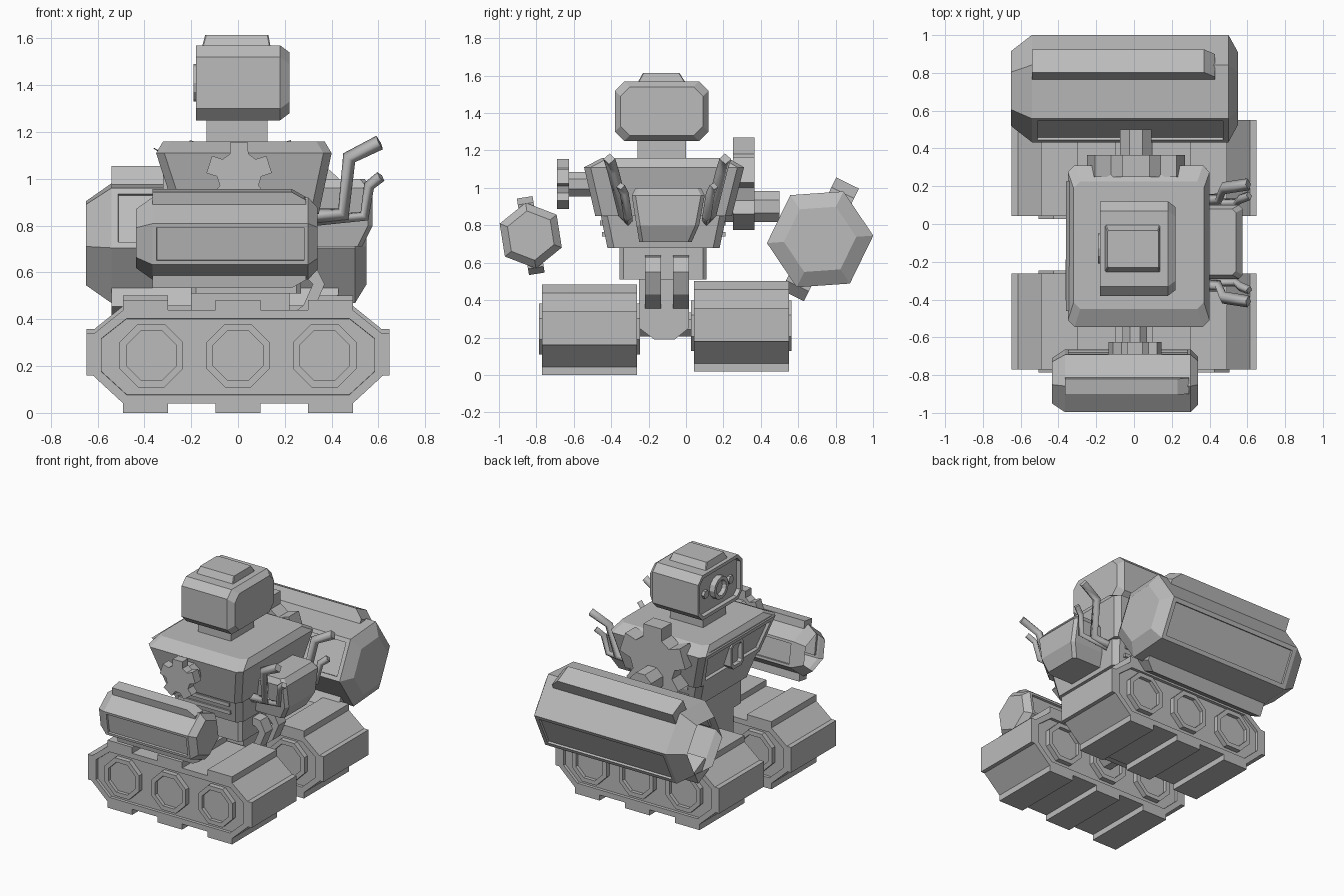
import bpy, bmesh
from math import sin, cos, pi, radians
from mathutils import Vector

cube = bpy.data.objects.get("Cube")
if cube:
    bpy.data.objects.remove(cube, do_unlink=True)

metal = bpy.data.materials.new("plain grey metal")
metal.use_nodes = True
GREY = (0.5, 0.5, 0.5, 1)
metal.diffuse_color = GREY
metal.node_tree.nodes["Principled BSDF"].inputs["Base Color"].default_value = GREY


def loft(name, rings, start=True, end=True, insets=()):
    """Skin equal-sized rings; insets are (face test, thickness, depth)."""
    bm = bmesh.new()
    rows = [[bm.verts.new(p) for p in r] for r in rings]
    n = len(rows[0])
    for a, b in zip(rows, rows[1:]):
        for i in range(n):
            j = (i + 1) % n
            bm.faces.new((a[i], a[j], b[j], b[i]))
    if start:
        bm.faces.new(rows[0])
    if end:
        bm.faces.new(rows[-1])
    bmesh.ops.recalc_face_normals(bm, faces=bm.faces)
    bm.normal_update()
    for test, thick, depth in insets:
        picked = [f for f in bm.faces if test(f)]
        bmesh.ops.inset_individual(bm, faces=picked, thickness=thick)
        bmesh.ops.inset_individual(bm, faces=picked, thickness=0.001, depth=depth)
    me = bpy.data.meshes.new(name)
    bm.to_mesh(me)
    bm.free()
    me.materials.append(metal)
    ob = bpy.data.objects.new(name, me)
    bpy.context.collection.objects.link(ob)
    return ob


def place(axis, p, t):
    """Put a flat point at distance t along an axis."""
    return {"x": (t, p[0], p[1]), "y": (p[0], t, p[1]), "z": (p[0], p[1], t)}[axis]


def prism(name, axis, pts, a, b, **kw):
    return loft(name, [[place(axis, p, t) for p in pts] for t in (a, b)], **kw)


def rect(x0, x1, y0, y1, c=0.0):
    if not c:
        return [(x0, y0), (x1, y0), (x1, y1), (x0, y1)]
    return [(x0 + c, y0), (x1 - c, y0), (x1, y0 + c), (x1, y1 - c),
            (x1 - c, y1), (x0 + c, y1), (x0, y1 - c), (x0, y0 + c)]


def box(name, x0, x1, y0, y1, z0, z1, c=0.0):
    return prism(name, "z", rect(x0, x1, y0, y1, c), z0, z1)


def ngon(cx, cy, r, n, turn=0.0):
    return [(cx + r * cos(turn + k * 2 * pi / n), cy + r * sin(turn + k * 2 * pi / n)) for k in range(n)]


# Tracks with treads and wheels on both sides
def track(side, y0, y1, lift):
    z = lambda v: v + lift
    half = [(0.49, 0.04), (0.62, 0.16), (0.62, 0.335), (0.49, 0.44)]
    outline = [(x, z(h)) for x, h in half] + [(-x, z(h)) for x, h in reversed(half)]
    prism(side + "_track", "y", outline, y0, y1, insets=[(lambda f: abs(f.normal.y) > 0.9, 0.04, -0.02)])
    for i, x in enumerate((-0.395, 0, 0.395)):
        box(f"{side}_lower_tread_{i}", x - 0.097, x + 0.097, y0, y1, z(0), z(0.045))
        box(f"{side}_upper_tread_{i}", x - 0.097, x + 0.097, y0, y1, z(0.43), z(0.483))
    for s in (-1, 1):
        xs = sorted((s * 0.6, s * 0.648))
        box(f"{side}_end_tread_{s}", *xs, y0, y1, z(0.16), z(0.34))
    for s, y in ((-1, y0), (1, y1)):
        for i, x in enumerate((-0.37, 0, 0.37)):
            steps = [(0.147, -0.03), (0.147, 0.015), (0.115, 0.015), (0.115, -0.01)]
            rings = [[(p[0], y + s * d, p[1]) for p in ngon(x, z(0.245), r, 8, pi / 8)] for r, d in steps]
            loft(f"{side}_wheel_{s}_{i}", rings)


track("front", -0.77, -0.262, 0.0)
track("rear", 0.042, 0.55, 0.018)
prism("track_axle", "y", ngon(0, 0.27, 0.07, 8, pi / 8), -0.35, 0.12)

# Hub and waist
prism("hub", "x", [(-0.25, 0.55), (0.015, 0.55), (0.015, 0.25), (-0.06, 0.19), (-0.17, 0.19), (-0.25, 0.25)], -0.2, 0.22)
box("waist", -0.2, 0.27, -0.355, 0.11, 0.51, 0.69, 0.02)
hose = [(0.2, 0.65), (0.33, 0.63), (0.37, 0.55), (0.32, 0.43), (0.2, 0.34),
        (0.2, 0.4), (0.28, 0.46), (0.32, 0.55), (0.29, 0.58), (0.2, 0.6)]
for i, y in enumerate((-0.22, -0.07)):
    prism(f"waist_hose_{i}", "y", hose, y, y + 0.085)


# Torso: tapered block with bevelled shoulders
def torso_ring(x0, x1, y0, y1, z, c=0.035):
    return [(x, y, z) for x, y in rect(x0, x1, y0, y1, c)]


loft("torso", [torso_ring(-0.21, 0.31, -0.42, 0.18, 0.68),
               torso_ring(-0.265, 0.335, -0.455, 0.215, 0.85),
               torso_ring(-0.265, 0.345, -0.485, 0.245, 0.85),
               torso_ring(-0.35, 0.40, -0.545, 0.31, 1.11),
               torso_ring(-0.32, 0.37, -0.45, 0.225, 1.16)],
     insets=[(lambda f: f.normal.x < -0.8 and f.calc_center_median().z > 0.9, 0.05, -0.02)])
for i, z in enumerate((0.74, 0.80)):
    box(f"torso_slat_{i}", -0.16, 0.25, -0.46 + 0.01 * (1 - i), 0.21, z, z + 0.025)
# Chest slot frame
loft("chest_slot", [[(x, y, z) for y, z in rect(-0.2, -0.05, 0.88, 1.07, 0.03)] for x in (-0.25, -0.32)],
     insets=[(lambda f: f.normal.x < -0.9, 0.025, -0.03)])

# Backpack
loft("backpack", [torso_ring(0.28, 0.53, -0.25, 0.03, 0.71, 0.02),
                  torso_ring(0.3, 0.575, -0.265, 0.07, 0.8, 0.02),
                  torso_ring(0.3, 0.575, -0.29, 0.10, 0.96, 0.02),
                  torso_ring(0.3, 0.54, -0.27, 0.08, 1.0, 0.02)])


# Exhaust pipes, mirrored about the torso centre
def pipe(name, path, r):
    cu = bpy.data.curves.new(name, "CURVE")
    cu.dimensions = "3D"
    cu.bevel_depth, cu.bevel_resolution, cu.use_fill_caps = r, 0, True
    sp = cu.splines.new("POLY")
    sp.points.add(len(path) - 1)
    for p, q in zip(sp.points, path):
        p.co = (*q, 1)
    cu.materials.append(metal)
    ob = bpy.data.objects.new(name, cu)
    bpy.context.collection.objects.link(ob)
    bpy.ops.object.select_all(action="DESELECT")
    ob.select_set(True)
    bpy.context.view_layer.objects.active = ob
    bpy.ops.object.convert(target="MESH")


for s, side in ((-1, "front"), (1, "rear")):
    y = lambda v: -0.1 + s * v
    pipe(side + "_long_pipe", [(0.3, y(0.22), 0.84), (0.45, y(0.23), 0.85), (0.475, y(0.29), 1.09), (0.605, y(0.31), 1.155)], 0.032)
    pipe(side + "_short_pipe", [(0.3, y(0.21), 0.82), (0.54, y(0.21), 0.84), (0.56, y(0.23), 0.97), (0.61, y(0.25), 1.01)], 0.024)

# Neck and head
box("neck", -0.135, 0.125, -0.26, 0.0, 1.14, 1.27)
head = [(-0.18, 0), (0.18, 0), (0.22, 0.03)]
loft("head", [[(x, *p) for p in rect(-0.38 + d, 0.12 - d, 1.25 + d, 1.57 - d, 0.05)] for x, d in head],
     insets=[(lambda f: f.normal.x < -0.9, 0.025, -0.03)])
loft("head_cap", [torso_ring(-0.155, 0.14, -0.26, 0.0, 1.56, 0.005),
                  torso_ring(-0.14, 0.13, -0.23, -0.035, 1.615, 0.005)])
eye = [(-0.13, 0.08), (-0.19, 0.08), (-0.19, 0.055), (-0.165, 0.045)]
loft("main_eye", [[(x, *p) for p in ngon(-0.13, 1.41, r, 12)] for x, r in eye])
for i, y in enumerate((-0.27, 0.01)):
    prism(f"small_eye_{i}", "x", ngon(y, 1.41, 0.03, 6), -0.13, -0.17)


# Shoulder gears
def gear(name, cx, cz, r, y0, y1):
    pts = []
    for k in range(5):
        a = pi / 2 + k * 2 * pi / 5
        for da, f in ((-0.42, 0.68), (-0.28, 1), (0.28, 1), (0.42, 0.68)):
            pts.append((cx + f * r * cos(a + da), cz + f * r * sin(a + da)))
    prism(name, "y", pts, y0, y1)


gear("front_gear", 0.005, 1.02, 0.14, -0.69, -0.625)
prism("front_axle", "y", ngon(0.005, 1.02, 0.07, 8, pi / 8), -0.64, -0.4)
gear("rear_gear", 0.01, 1.02, 0.26, 0.25, 0.365)
prism("rear_axle", "y", ngon(0.01, 0.9, 0.09, 8, pi / 8), 0.15, 0.5)


# Hexagonal arm barrels: open muzzle at -x, bevelled cap at +x
def arm(side, cy, cz, r, turn, stations, ridge):
    rings = [[(x, *p) for p in ngon(cy, cz, r * f, 6, radians(turn))] for x, f in stations]
    mid = (stations[1][0] + stations[2][0]) / 2

    def panel(f):
        c = f.calc_center_median()
        up = Vector((0, cos(radians(turn)), sin(radians(turn))))
        return abs(c.x - mid) < 0.01 and abs(f.normal.x) < 0.1 and abs(f.normal.dot(up)) < 0.2

    loft(side + "_arm", rings, start=False, insets=[(panel, r * 0.14, -0.015)])
    # Ridges along two opposite corners
    width, top, x0, x1 = ridge
    for k, a in enumerate((radians(turn), radians(turn) + pi)):
        out, across = Vector((cos(a), sin(a))), Vector((-sin(a), cos(a)))
        profile = []
        for x, h in ((x0, top), (x1 - 0.06, top), (x1, r * 0.97)):
            corners = [out * q + across * w * width / 2 for q, w in ((r * 0.8, -1), (h, -1), (h, 1), (r * 0.8, 1))]
            profile.append([(x, cy + v.x, cz + v.y) for v in corners])
        loft(f"{side}_arm_ridge_{k}", profile)


arm("front", -0.83, 0.745, 0.178, 99, [(-0.435, 0.72), (-0.365, 1), (0.30, 1), (0.34, 0.75)], (0.085, 0.207, -0.365, 0.29))
arm("rear", 0.717, 0.725, 0.285, 64, [(-0.65, 0.7), (-0.54, 1), (0.5, 1), (0.55, 0.68)], (0.135, 0.335, -0.54, 0.43))
